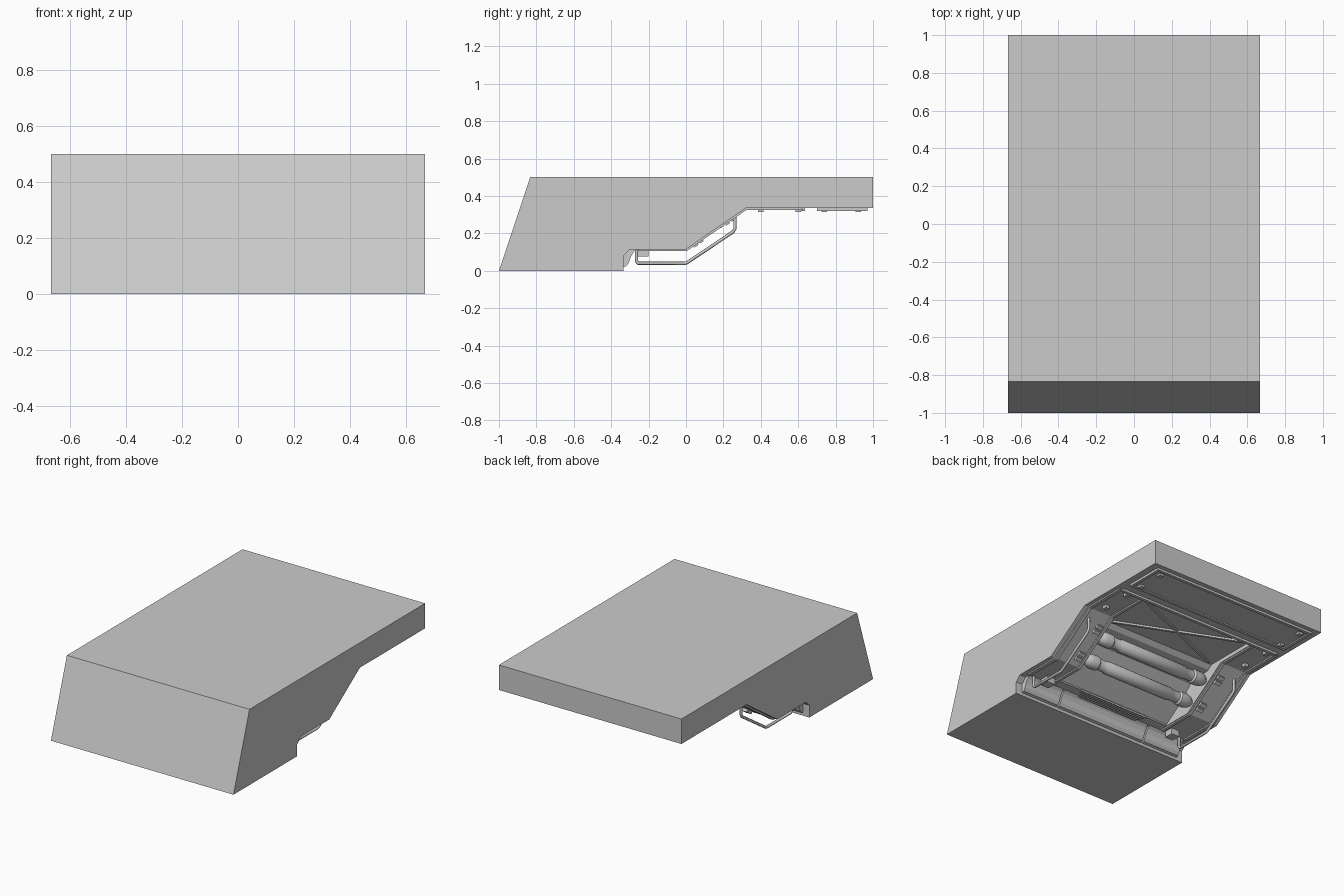
import bpy, math
from mathutils import Vector

if "Cube" in bpy.data.objects:
    bpy.data.objects.remove(bpy.data.objects["Cube"])


def make_mesh(name, verts, faces):
    me = bpy.data.meshes.new(name)
    me.from_pydata(verts, [], faces)
    me.update()
    ob = bpy.data.objects.new(name, me)
    bpy.context.collection.objects.link(ob)
    return ob


def prism(name, pts, x0, x1):
    """Extrude a clockwise (y, z) outline from x0 to x1."""
    n = len(pts)
    area = sum(pts[i][0] * pts[(i + 1) % n][1] - pts[(i + 1) % n][0] * pts[i][1] for i in range(n))
    if area < 0:
        pts = pts[::-1]
    x0, x1 = min(x0, x1), max(x0, x1)
    verts = [(x, y, z) for x in (x0, x1) for y, z in pts]
    faces = [tuple(range(n))[::-1], tuple(range(n, 2 * n))]
    faces += [(i, (i + 1) % n, n + (i + 1) % n, n + i) for i in range(n)]
    return make_mesh(name, verts, faces)


def box(name, x, y, z):
    return prism(name, [(y[0], z[0]), (y[1], z[0]), (y[1], z[1]), (y[0], z[1])], *x)


def strip(name, path, t, x0, x1):
    """Thin plate hanging t below a (y, z) path."""
    return prism(name, path + [(y + t * 0.4, z - t) for y, z in path[::-1]], x0, x1)


def lathe_x(name, prof, cy, cz, n=20):
    """Revolve (x, radius) points about an axis along x."""
    verts = [(x, cy + r * math.cos(2 * math.pi * k / n), cz + r * math.sin(2 * math.pi * k / n))
             for x, r in prof for k in range(n)]
    m = len(prof)
    faces = [(i * n + k, i * n + (k + 1) % n, (i + 1) * n + (k + 1) % n, (i + 1) * n + k)
             for i in range(m - 1) for k in range(n)]
    faces += [tuple(range(n))[::-1], tuple(range((m - 1) * n, m * n))]
    ob = make_mesh(name, verts, faces)
    bpy.ops.object.select_all(action='DESELECT')
    ob.select_set(True)
    bpy.context.view_layer.objects.active = ob
    bpy.ops.object.shade_smooth_by_angle(angle=math.radians(35))


def pipe(name, pts, r):
    cu = bpy.data.curves.new(name, 'CURVE')
    cu.dimensions = '3D'
    cu.bevel_depth = r
    cu.bevel_resolution = 2
    cu.use_fill_caps = True
    sp = cu.splines.new('POLY')
    sp.points.add(len(pts) - 1)
    for p, co in zip(sp.points, pts):
        p.co = (*co, 1)
    ob = bpy.data.objects.new(name, cu)
    bpy.context.collection.objects.link(ob)


def cut(target, cutter):
    m = target.modifiers.new('cut', 'BOOLEAN')
    m.operation = 'DIFFERENCE'
    m.solver = 'EXACT'
    m.object = cutter
    cutter.hide_render = True
    cutter.hide_set(True)
    cutter.display_type = 'WIRE'


W = 0.667
# Main wedge body
body = prism('hull_body', [(-1, 0), (-0.833, 0.5), (1, 0.5), (1, 0.335), (0.32, 0.335), (0.0, 0.115),
                           (-0.3, 0.115), (-0.335, 0.08), (-0.335, 0)], -W, W)
# Underside bay and the shallow cross-braced recess behind it
cut(body, prism('bay_cutter', [(-0.2, 0.05), (-0.2, 0.125), (-0.08, 0.21), (0.03, 0.31), (0.2, 0.335),
                               (0.23, 0.36), (0.6, 0.36), (0.63, 0.3), (0.3, 0.05)], -0.43, 0.43))

# Cross brace
for s in (1, -1):
    b = box('cross_brace', (-0.42, 0.42), (-0.008, 0.008), (0.347, 0.362))
    b.location = (0, 0.415, 0)
    b.rotation_euler.z = s * math.atan2(0.34, 0.8)

# Rear underside panel with raised rim
box('rear_panel', (-0.6, 0.6), (0.72, 0.95), (0.328, 0.336))
for y in (0.70, 0.95):
    box('rear_panel_rim', (-0.62, 0.62), (y, y + 0.02), (0.32, 0.336))
box('middle_panel_rim', (-0.62, 0.62), (0.615, 0.635), (0.32, 0.336))
for y in (0.74, 0.92, 0.4, 0.6):
    for s in (1, -1):
        box('panel_bolt', (s * 0.545, s * 0.575), (y - 0.015, y + 0.015), (0.314, 0.336))

# Cylinders across the bay
half = [(0.25, 0.042), (0.26, 0.036), (0.32, 0.036), (0.33, 0.046), (0.38, 0.046), (0.41, 0.036), (0.435, 0.015)]
prof = [(-x, r) for x, r in half[::-1]] + half
for y, z in ((0.165, 0.27), (0.03, 0.175)):
    lathe_x('cross_cylinder', prof, y, z)

# Roller-like bar at the front of the bay, in three sections
for x0, x1 in ((-0.62, -0.345), (-0.335, 0.335), (0.345, 0.62)):
    prism('front_bar', [(-0.335, 0.02), (-0.318, 0.025), (-0.305, 0.045), (-0.295, 0.075),
                        (-0.28, 0.1), (-0.26, 0.117), (-0.335, 0.117)], x0, x1)

# Grille slats
for i in range(5):
    y = -0.265 + i * 0.016
    box('grille_slat', (-0.23 - i * 0.008, 0.23 + i * 0.008), (y, y + 0.008), (0.105, 0.117))

rail = [(-0.26, 0.118), (0.0, 0.118), (0.32, 0.338), (0.62, 0.338)]
for s in (1, -1):
    # Side rails following the slope
    strip('outer_rail', rail, 0.012, s * 0.615, s * 0.64)
    strip('inner_rail', rail, 0.012, s * 0.435, s * 0.455)
    box('rear_panel_side', (s * 0.6, s * 0.62), (0.7, 0.97), (0.32, 0.336))
    # Bent guard pipe
    path = [(-0.265, 0.12), (-0.265, 0.05), (-0.255, 0.04), (-0.01, 0.04), (0.005, 0.043),
            (0.25, 0.207), (0.262, 0.225), (0.262, 0.31)]
    pipe('guard_pipe', [(s * 0.585, y, z) for y, z in path], 0.009)
    # Bracket and stand
    box('front_bracket', (s * 0.47, s * 0.53), (-0.26, -0.2), (0.075, 0.117))
    # Small blocks along the slope
    for y in (0.045, 0.075, 0.215, 0.245):
        z = 0.115 + y * 0.6875
        b = box('slope_block', (s * 0.465, s * 0.51), (-0.012, 0.012), (-0.018, 0.012))
        b.location = (0, y, z)
        b.rotation_euler.x = math.atan(0.6875)
